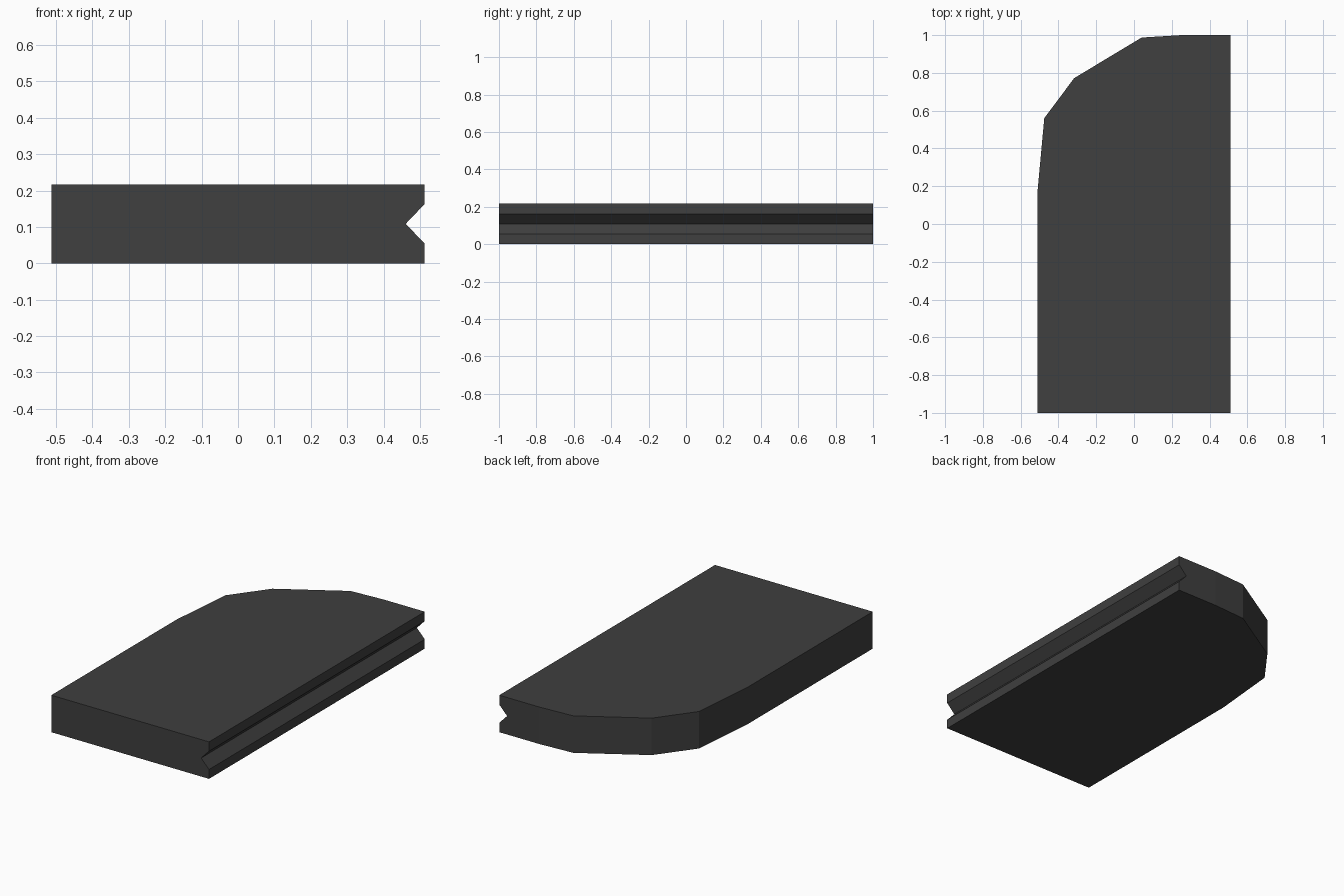
import bpy, bmesh

if "Cube" in bpy.data.objects:
    bpy.data.objects.remove(bpy.data.objects["Cube"])

RIGHT, LEFT, HEIGHT = 0.512, -0.512, 0.217

# Plan outline of the rounded back-left corner, from back right to left side
corner = [(0.25, 1.0), (0.04, 0.987), (-0.317, 0.772), (-0.475, 0.56), (LEFT, 0.16)]

# Levels of the slab: height and right-hand edge, giving the V groove
levels = [(0.0, RIGHT), (0.055, RIGHT), (0.1085, 0.461), (0.162, RIGHT), (HEIGHT, RIGHT)]

black = bpy.data.materials.new("charcoal")
black.diffuse_color = (0.05, 0.05, 0.05, 1.0)
black.use_nodes = True
black.node_tree.nodes["Principled BSDF"].inputs["Base Color"].default_value = black.diffuse_color

# Slab: stack one outline ring per level and bridge neighbouring rings
bm = bmesh.new()
rings = []
for z, right in levels:
    outline = [(LEFT, -1.0), (right, -1.0), (right, 1.0)] + corner
    rings.append([bm.verts.new((x, y, z)) for x, y in outline])
for low, high in zip(rings, rings[1:]):
    for i in range(len(low)):
        j = (i + 1) % len(low)
        bm.faces.new((low[i], low[j], high[j], high[i]))

# Top and bottom caps
bm.faces.new(rings[-1])
bm.faces.new(rings[0][::-1])
bmesh.ops.recalc_face_normals(bm, faces=bm.faces)

mesh = bpy.data.meshes.new("grooved_slab")
bm.to_mesh(mesh)
bm.free()
mesh.materials.append(black)
slab = bpy.data.objects.new("grooved_slab", mesh)
bpy.context.collection.objects.link(slab)
